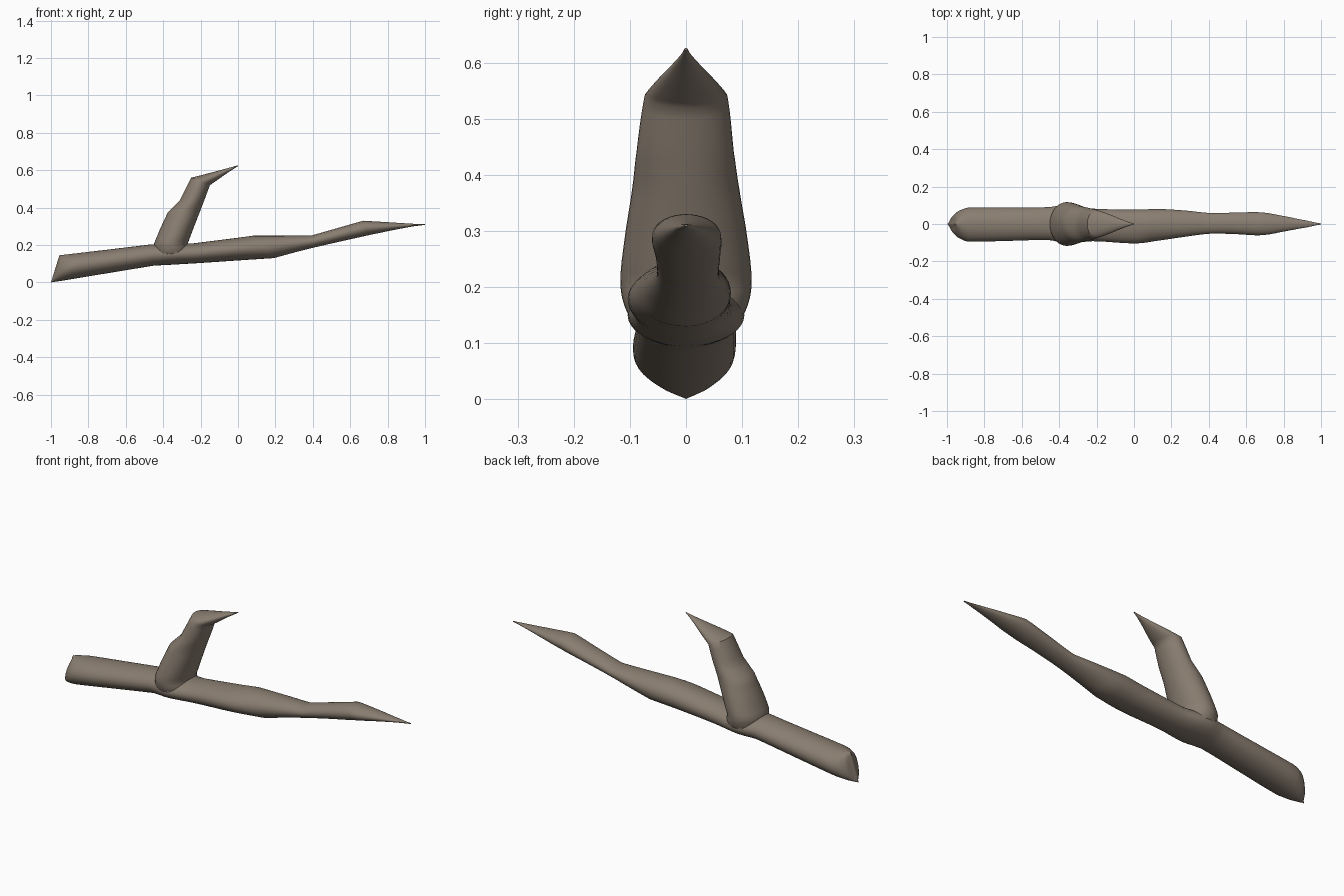
import bpy, bmesh, math
from mathutils import Vector

SIDES = 40

bark = bpy.data.materials.new("grey brown bark")
bark.diffuse_color = (0.25, 0.205, 0.162, 1)


def ease(stations, steps=4):
    """Add in-between stations: straight outline, smooth width."""
    out = []
    n = len(stations)
    for i in range(n - 1):
        p0, p1, p2, p3 = (stations[max(0, min(n - 1, i + k))] for k in (-1, 0, 1, 2))
        for s in range(steps):
            t = s / steps
            row = [a + (b - a) * t for a, b in zip(p1, p2)]
            for k in (4, 5):
                m1, m2 = (p2[k] - p0[k]) / 2, (p3[k] - p1[k]) / 2
                h = ((2*t**3 - 3*t**2 + 1) * p1[k] + (t**3 - 2*t**2 + t) * m1
                     + (3*t**2 - 2*t**3) * p2[k] + (t**3 - t**2) * m2)
                row[k] = max(h, 0.002)
            out.append(row)
    out.append(list(stations[-1]))
    return out


def loft(name, stations):
    """Rings between outline points (x1,z1) and (x2,z2), with front and back half widths."""
    bm = bmesh.new()
    rings = []
    for x1, z1, x2, z2, front, back in ease(stations):
        a, b = Vector((x1, 0, z1)), Vector((x2, 0, z2))
        ring = []
        for i in range(SIDES):
            t = 2 * math.pi * i / SIDES
            p = (a + b) / 2 + (b - a) / 2 * math.cos(t)
            p.y = math.sin(t) * (back if math.sin(t) > 0 else front)
            ring.append(bm.verts.new(p))
        rings.append(ring)
    for r, q in zip(rings, rings[1:]):
        for i in range(SIDES):
            j = (i + 1) % SIDES
            bm.faces.new((r[i], r[j], q[j], q[i]))
    bm.faces.new(rings[0][::-1])
    bm.faces.new(rings[-1])
    bmesh.ops.recalc_face_normals(bm, faces=bm.faces)
    me = bpy.data.meshes.new(name)
    bm.to_mesh(me)
    bm.free()
    me.materials.append(bark)
    ob = bpy.data.objects.new(name, me)
    bpy.context.collection.objects.link(ob)
    return ob


# main stick: bottom point, top point, front and back half width
stick = loft("stick", [
    (-1.00, 0.000, -0.955, 0.145, 0.002, 0.002),
    (-0.985, 0.003, -0.942, 0.147, 0.045, 0.043),
    (-0.955, 0.007, -0.92, 0.149, 0.074, 0.070),
    (-0.90, 0.016, -0.88, 0.154, 0.094, 0.087),
    (-0.70, 0.049, -0.70, 0.175, 0.091, 0.089),
    (-0.45, 0.090, -0.46, 0.204, 0.086, 0.090),
    (-0.35, 0.095, -0.36, 0.205, 0.104, 0.104),
    (-0.20, 0.104, -0.24, 0.209, 0.092, 0.082),
    (0.02, 0.119, 0.00, 0.239, 0.104, 0.077),
    (0.19, 0.130, 0.08, 0.250, 0.088, 0.080),
    (0.30, 0.160, 0.25, 0.250, 0.068, 0.072),
    (0.42, 0.190, 0.39, 0.250, 0.052, 0.059),
    (0.56, 0.222, 0.53, 0.290, 0.054, 0.061),
    (0.70, 0.253, 0.67, 0.330, 0.060, 0.062),
    (0.83, 0.280, 0.82, 0.321, 0.036, 0.038),
    (0.93, 0.299, 0.93, 0.314, 0.017, 0.017),
    (1.00, 0.308, 1.00, 0.312, 0.003, 0.003),
])

# side branch: left point, right point, front and back half width
branch = loft("branch", [
    (-0.42, 0.105, -0.28, 0.115, 0.070, 0.070),
    (-0.45, 0.150, -0.26, 0.160, 0.105, 0.105),
    (-0.45, 0.205, -0.27, 0.205, 0.117, 0.117),
    (-0.415, 0.29, -0.238, 0.290, 0.109, 0.109),
    (-0.375, 0.375, -0.205, 0.375, 0.096, 0.095),
    (-0.31, 0.440, -0.178, 0.445, 0.088, 0.085),
    (-0.25, 0.560, -0.15, 0.520, 0.074, 0.074),
    (-0.16, 0.583, -0.10, 0.555, 0.050, 0.050),
    (-0.07, 0.607, -0.05, 0.590, 0.022, 0.022),
    (0.00, 0.626, 0.00, 0.622, 0.003, 0.003),
])

# fuse the branch into the stick
union = stick.modifiers.new("fuse", 'BOOLEAN')
union.operation = 'UNION'
union.solver = 'EXACT'
union.object = branch
bpy.context.view_layer.objects.active = stick
stick.select_set(True)
bpy.ops.object.modifier_apply(modifier=union.name)
bpy.data.objects.remove(branch)
bpy.ops.object.shade_smooth_by_angle(angle=math.radians(40))
